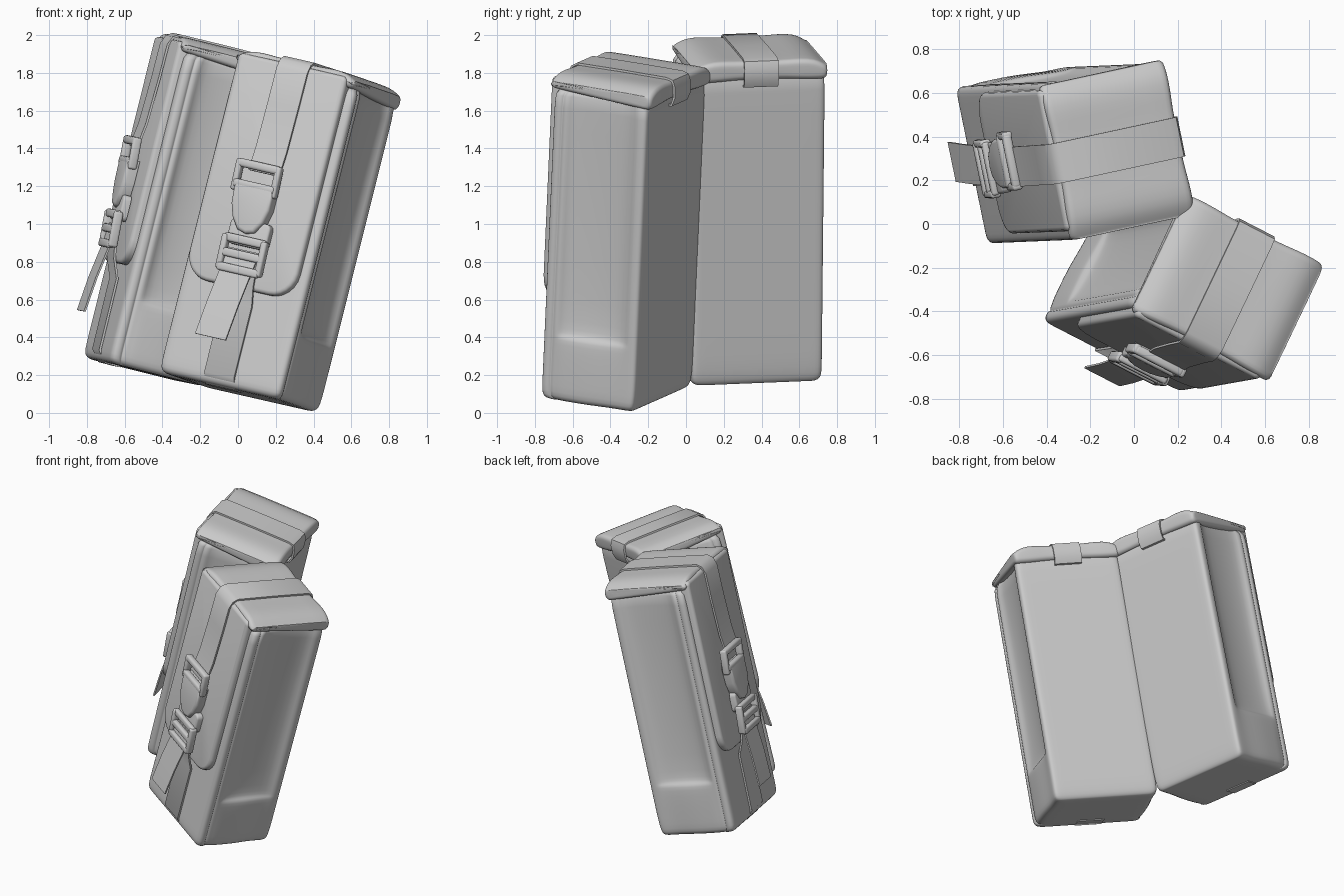
import bpy, bmesh, math
from mathutils import Matrix, Vector

if "Cube" in bpy.data.objects:
    bpy.data.objects.remove(bpy.data.objects["Cube"])

W, D, H = 0.70, 0.55, 1.73      # pouch width, depth, height

grey = bpy.data.materials.new("grey fabric")
grey.diffuse_color = (0.6, 0.6, 0.6, 1)
grey.use_nodes = True
grey.node_tree.nodes["Principled BSDF"].inputs["Base Color"].default_value = grey.diffuse_color


def make(name, bm, frame, angle=40, subsurf=0):
    bmesh.ops.recalc_face_normals(bm, faces=bm.faces)
    me = bpy.data.meshes.new(name)
    bm.to_mesh(me)
    bm.free()
    me.materials.append(grey)
    for p in me.polygons:
        p.use_smooth = True
    if not subsurf:
        me.set_sharp_from_angle(angle=math.radians(angle))
    ob = bpy.data.objects.new(name, me)
    ob.matrix_world = frame
    bpy.context.collection.objects.link(ob)
    if subsurf:
        m = ob.modifiers.new("soft", 'SUBSURF')
        m.levels = m.render_levels = subsurf
    return ob


def loft(name, rings, frame, **kw):
    """Skin a list of closed rings and cap both ends."""
    bm = bmesh.new()
    vs = [[bm.verts.new(p) for p in r] for r in rings]
    n = len(vs[0])
    for a, b in zip(vs, vs[1:]):
        for i in range(n):
            bm.faces.new((a[i], a[(i + 1) % n], b[(i + 1) % n], b[i]))
    bm.faces.new(vs[0])
    bm.faces.new(vs[-1])
    return make(name, bm, frame, **kw)


def plate(name, outline, y0, y1, frame, bevel=0.012):
    """Front-facing (x, z) outline given thickness between two depths."""
    bm = bmesh.new()
    f = bm.faces.new([bm.verts.new((x, y0, z)) for x, z in outline])
    r = bmesh.ops.extrude_face_region(bm, geom=[f])
    top = [g for g in r['geom'] if isinstance(g, bmesh.types.BMVert)]
    for v in top:
        v.co.y = y1
    rim = [e for e in bm.edges if all(v in top for v in e.verts)]
    bmesh.ops.bevel(bm, geom=rim, offset=bevel, segments=3, profile=0.5, affect='EDGES')
    return make(name, bm, frame)


def ribbon(name, path, width, frame, thick=0.012, shift=0.0):
    """Flat webbing following a (y, z) path."""
    pts = [Vector(p) for p in path]
    rings = []
    for i, p in enumerate(pts):
        t = (pts[min(i + 1, len(pts) - 1)] - pts[max(i - 1, 0)]).normalized()
        q = p + Vector((-t.y, t.x)) * thick
        x = shift * i / (len(pts) - 1)
        rings.append([(x - width / 2, *p), (x + width / 2, *p),
                      (x + width / 2, *q), (x - width / 2, *q)])
    return loft(name, rings, frame, angle=50)


def round_rect(w, z0, z1, r, rt=None, n=6, cx=0.0):
    """Rectangle with bottom corner radius r and top corner radius rt."""
    rt = r if rt is None else rt
    out = []
    for sx, sz, a0, q in ((1, z1 - rt, 0, rt), (-1, z1 - rt, 90, rt),
                          (-1, z0 + r, 180, r), (1, z0 + r, 270, r)):
        for i in range(n + 1):
            a = math.radians(a0 + 90 * i / n)
            out.append((cx + sx * (w / 2 - q) + q * math.cos(a), sz + q * math.sin(a)))
    return out


def bar(name, x, y, z, sx, sy, sz, frame, tilt=0.0):
    bm = bmesh.new()
    bmesh.ops.create_cube(bm, size=1)
    bmesh.ops.scale(bm, vec=(sx, sy, sz), verts=bm.verts)
    bmesh.ops.bevel(bm, geom=bm.edges[:], offset=min(sx, sy, sz) * 0.35,
                    segments=3, profile=0.5, affect='EDGES')
    bmesh.ops.rotate(bm, verts=bm.verts, matrix=Matrix.Rotation(tilt, 3, 'X'))
    bmesh.ops.translate(bm, verts=bm.verts, vec=(x, y, z))
    return make(name, bm, frame)


def body_ring(z, inset, d, back):
    """Horizontal section: piped front corners, sunken sides, flat back."""
    w, v, f, b = .368 - inset, .354 - inset, -D + inset, -back
    half = [(.15, f), (w - .06, f), (w - .03, f), (w - .006, f + .008), (w, f + .03),
            (w - .003, f + .05), (w - .014, f + .056), (w - .004, f + .063),
            (w - .004, f + .088), (w - d * .6, f + .108), (w - d * .9, f + .17),
            (w - d * 1.15, -D / 2), (v - d * .8, b - .14), (v - d * .5, b - .08),
            (v, b - .06), (v, b - .03), (v - .004, b - .006), (v - .025, b), (v - .06, b), (.15, b)]
    return [(x, y, z) for x, y in half] + [(-x, y, z) for x, y in reversed(half)]


def pouch(frame):
    # body with a raised cup at the bottom of each side
    rows = [(-.026, .05, 0, .04), (-.025, .03, 0, .025), (-.01, .006, 0, .012), (.02, 0, 0, .004),
            (.10, 0, 0, 0), (.20, 0, 0, 0), (.30, 0, .003, 0), (.325, 0, .008, 0),
            (.338, 0, .026, 0), (.36, 0, .034, 0), (.45, 0, .046, 0), (1.0, 0, .050, 0),
            (1.5, 0, .042, 0), (1.66, 0, .036, 0), (1.68, .02, .03, .02)]
    loft("pouch_body", [body_ring(*r) for r in rows], frame, subsurf=1)

    # padded lid, rolled at both ends, thinner toward the front
    def lid_ring(x, s, drop):
        y0, y1, z0, z1, r = -D - .026 + s, .026 - s, 1.63 + s, H + .02 - s - drop, .032
        out = []
        for cy, cz, a0 in ((y1 - r, z1 - r, 0), (y0 + r, z1 - r, 90),
                           (y0 + r, z0 + r + .035, 180), (y1 - r, z0 + r, 270)):
            for i in range(5):
                a = math.radians(a0 + 22.5 * i)
                out.append((x, cy + r * math.cos(a), cz + r * math.sin(a)))
        return out
    st = [(.362, .024, .012), (.360, .014, .030), (.350, .002, .036), (.332, 0, .028), (.29, 0, .008),
          (.22, .002, 0), (.14, .007, 0), (.07, .008, 0)]
    st = [(-x, s, d) for x, s, d in st] + st[::-1]
    loft("lid", [lid_ring(*p) for p in st], frame, subsurf=1)

    # long front flap with rounded lower corners
    F = -D - 0.04
    plate("front_flap", round_rect(.66, .50, 1.72, .14, .03, cx=-.012), -D + .02, F, frame, .022)

    # strap over the lid down to the buckle
    top = [(-.03, 1.61), (.012, 1.613), (.022, 1.645), (.022, 1.705), (.010, 1.735), (-.02, 1.743),
           (-D / 2, 1.745), (-D, 1.743), (-D - .025, 1.727), (F - .002, 1.685),
           (F - .004, 1.5), (F - .012, 1.25), (F - .03, 1.12)]
    ribbon("upper_strap", top[::-1], .185, frame)

    # strap coming up from underneath, and the loose tail
    ribbon("lower_strap", [(-D + .12, -.02), (-D + .04, -.02), (-D - .002, .03), (-D - .004, .42),
                           (F - .004, .52), (F - .03, .66)], .18, frame)
    ribbon("loose_tail", [(F - .045, .70), (F - .055, .58), (F - .08, .40), (F - .095, .21)],
           .185, frame, .01, -.045)

    # buckle: top frame, rounded housing, lower frame with slots
    y = F - .03
    t = 0.06
    c = -.03
    for s in (-1, 1):
        bar("buckle_top_side", s * .118 + c, y - .012, 1.085, .036, .048, .17, frame, t)
        bar("buckle_lower_side", s * .118, y - .02, .67, .036, .05, .19, frame, t)
    for z in (1.15, 1.04):
        bar("buckle_top_bar", c, y - .018, z, .25, .044, .045, frame, t)
    shell = [(-.145, 1.05), (-.135, .93), (-.11, .86), (-.065, .80), (-.01, .785),
             (.04, .80), (.078, .86), (.095, .93), (.095, 1.05)]
    plate("buckle_housing", shell, y + .025, y - .04, frame, .02)
    plate("buckle_neck", round_rect(.24, .72, .86, .03), y + .025, y - .018, frame, .012)
    for z in (.75, .67, .59):
        bar("buckle_lower_bar", 0, y - .026, z, .25, .036, .045, frame, t)


def frame(hinge, r, u, side):
    """Upright frame of a pouch that sits to one side of the shared edge."""
    u = Vector(u).normalized()
    r = Vector(r)
    r = (r - u * r.dot(u)).normalized()
    m = Matrix((r, -r.cross(u), u)).transposed().to_4x4()
    m.translation = Vector(hinge) + r * side * W / 2
    return m


# two pouches joined along one upright back edge
pouch(frame((-.155, .035, .16), (.20, -.975, -.04), (.24, .01, .97), -1))
pouch(frame((-.172, .038, .16), (.87, -.45, -.21), (.243, .043, .97), 1))
